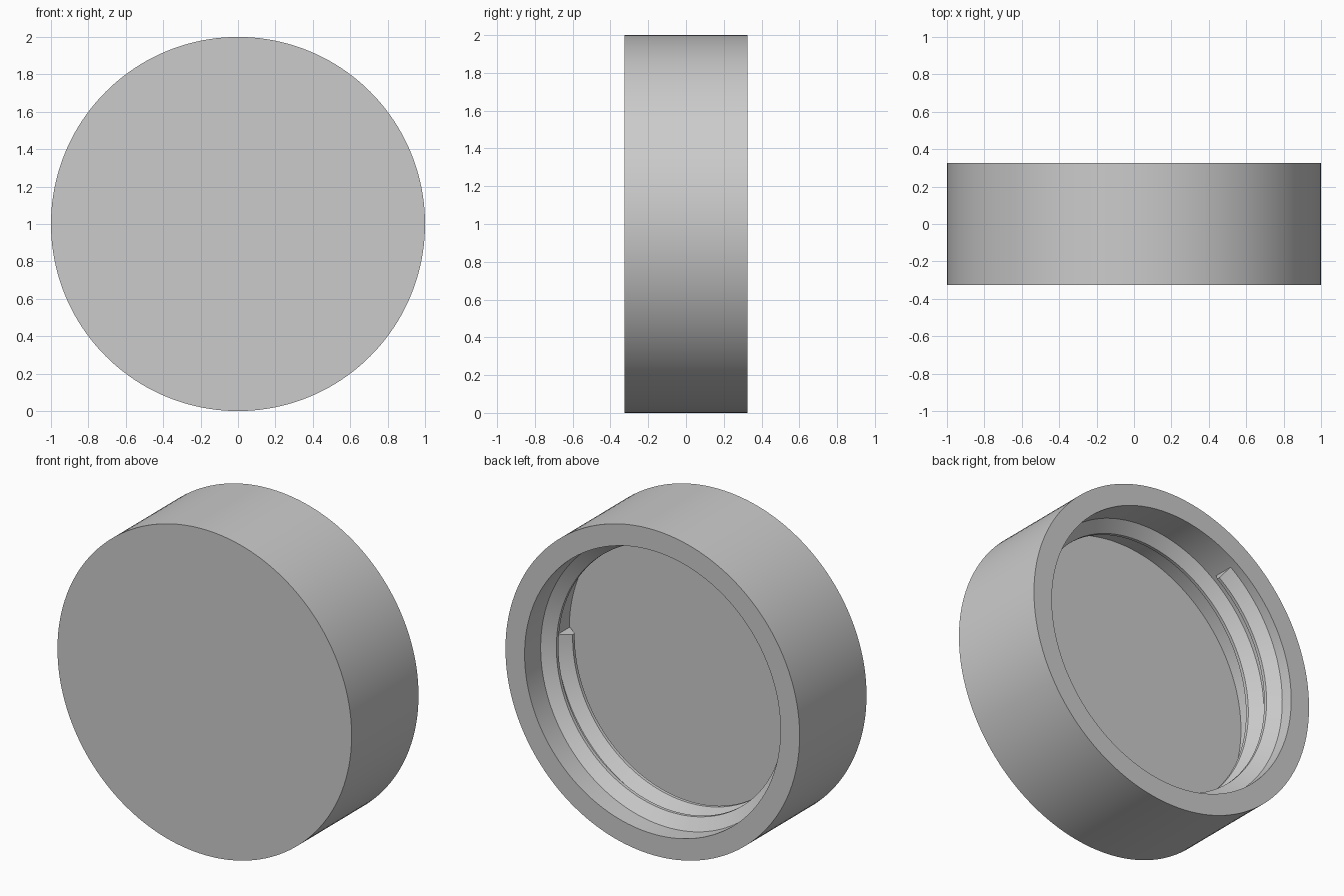
import bpy
import bmesh
from math import sin, cos, radians, pi

cube = bpy.data.objects.get("Cube")
if cube:
    bpy.data.objects.remove(cube)

SIDES = 160
HALF = 0.325        # half the cap thickness
BORE = 0.87         # inner wall radius
FLOOR = 0.435       # cavity depth below the open rim

grey = bpy.data.materials.new("light_grey")
grey.use_nodes = True
grey.diffuse_color = (0.6, 0.6, 0.6, 1)
grey.node_tree.nodes["Principled BSDF"].inputs["Base Color"].default_value = (0.6, 0.6, 0.6, 1)


def point(radius, angle, depth):
    """Position at an angle about the cap axis, with depth below the rim."""
    return (radius * cos(angle), HALF - depth, 1 + radius * sin(angle))


def finish(name, bm):
    bmesh.ops.recalc_face_normals(bm, faces=bm.faces)
    mesh = bpy.data.meshes.new(name)
    bm.to_mesh(mesh)
    bm.free()
    mesh.materials.append(grey)
    obj = bpy.data.objects.new(name, mesh)
    bpy.context.collection.objects.link(obj)
    bpy.ops.object.select_all(action="DESELECT")
    obj.select_set(True)
    bpy.context.view_layer.objects.active = obj
    bpy.ops.object.shade_smooth_by_angle(angle=radians(30))


def skin(bm, rings):
    """Join matching closed rings of vertices with quads and cap both ends."""
    for a, b in zip(rings, rings[1:]):
        n = len(a)
        for i in range(n):
            j = (i + 1) % n
            bm.faces.new((a[i], a[j], b[j], b[i]))
    bm.faces.new(rings[0])
    bm.faces.new(rings[-1])


# Cap body: solid front, outer wall, rim, bore and cavity floor
bm = bmesh.new()
outline = [(1, 2 * HALF), (1, 0), (BORE, 0), (BORE, FLOOR)]
skin(bm, [[bm.verts.new(point(r, 2 * pi * i / SIDES, d)) for i in range(SIDES)]
          for r, d in outline])
finish("cap_body", bm)

# Internal screw thread: tapered ridge swept along a helix, blunt at both ends
bm = bmesh.new()
START, END = radians(123), radians(720)
STEPS = 260
ridge = [(BORE + 0.01, -0.07), (0.80, -0.01), (0.80, 0.01), (BORE + 0.01, 0.07)]
rings = []
for s in range(STEPS + 1):
    t = s / STEPS
    angle = START + (END - START) * t
    depth = 0.115 + 0.262 * t
    rings.append([bm.verts.new(point(r, angle, depth + d)) for r, d in ridge])
skin(bm, rings)
finish("screw_thread", bm)
